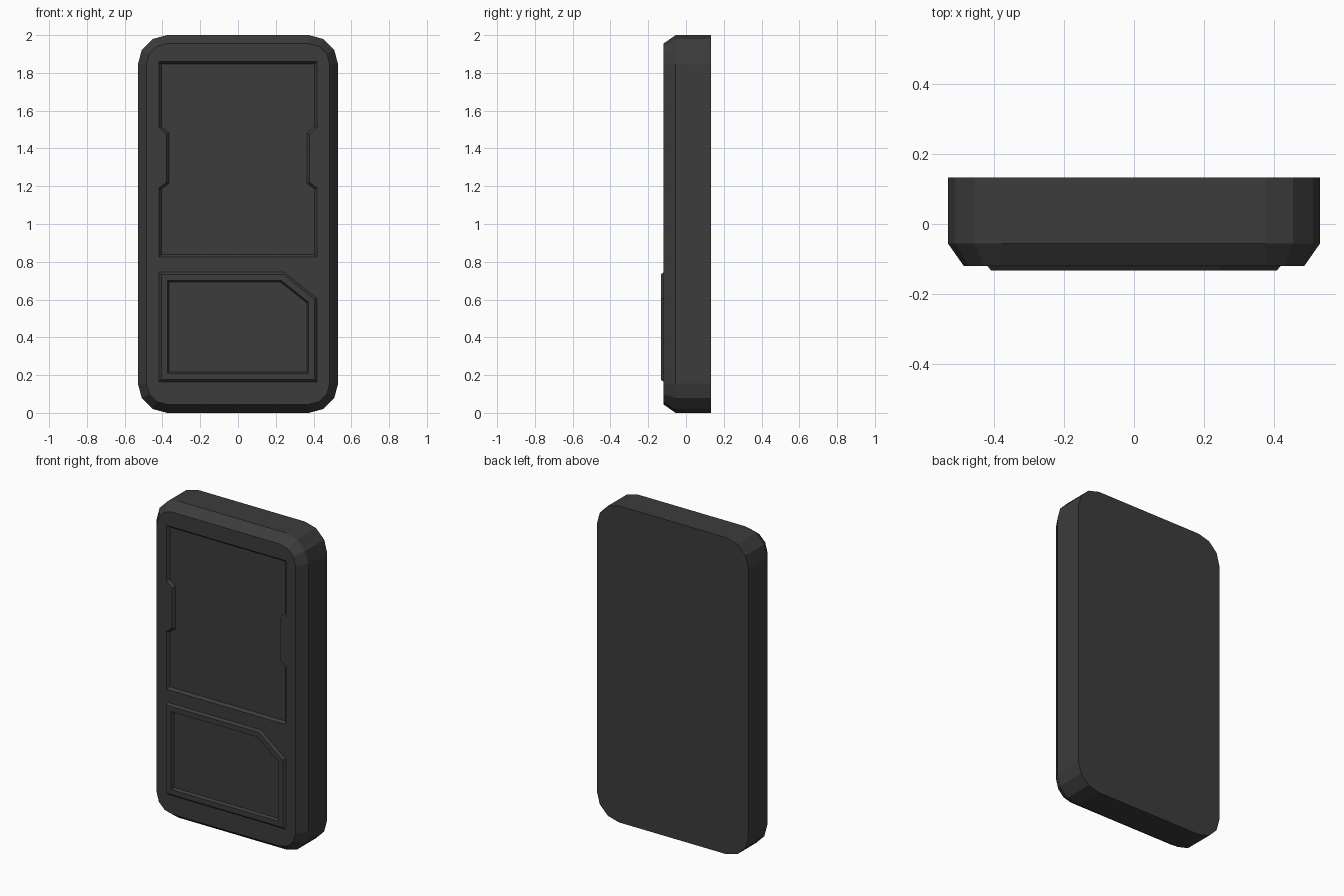
import bpy, bmesh, math
from mathutils import Vector

if "Cube" in bpy.data.objects:
    bpy.data.objects.remove(bpy.data.objects["Cube"])

BACK, EDGE, FRONT, RIM = 0.133, -0.055, -0.119, -0.133

bm = bmesh.new()


def rounded_outline(hw, z0, z1, r, segments=3):
    """Counter-clockwise rounded rectangle in x, z."""
    pts = []
    corners = [(hw - r, z0 + r), (hw - r, z1 - r), (r - hw, z1 - r), (r - hw, z0 + r)]
    for i, (cx, cz) in enumerate(corners):
        for s in range(segments + 1):
            a = math.radians(-90 + 90 * (i + s / segments))
            pts.append((cx + r * math.cos(a), cz + r * math.sin(a)))
    return pts


def inset(pts, d):
    """Move every side of a counter-clockwise outline inwards by d."""
    out = []
    for i in range(len(pts)):
        a, b, c = (Vector(pts[(i + k) % len(pts)]) for k in (-1, 0, 1))
        u, v = (b - a).normalized(), (c - b).normalized()
        n1, n2 = Vector((-u.y, u.x)), Vector((-v.y, v.x))
        p = b + (n1 + n2) * (d / (1 + n1.dot(n2)))
        out.append((p.x, p.y))
    return out


def ring(pts, y):
    return [bm.verts.new((x, y, z)) for x, z in pts]


def skin(*rings):
    """Join successive rings with quads."""
    for a, b in zip(rings, rings[1:]):
        n = len(a)
        for i in range(n):
            j = (i + 1) % n
            bm.faces.new((a[i], a[j], b[j], b[i]))


def ring_edges(r):
    return [bm.edges.get((r[i], r[i - 1])) for i in range(len(r))]


# Rounded slab with chamfered front edge
back = ring(rounded_outline(0.53, 0, 2, 0.155), BACK)
side = ring(rounded_outline(0.53, 0, 2, 0.155), EDGE)
face = ring(rounded_outline(0.485, 0.045, 1.955, 0.11), FRONT)
skin(back, side, face)
bm.faces.new(back)

# Sunken upper screen with a notch in each side
half = [(0.418, 0.825), (0.418, 1.19), (0.378, 1.222), (0.378, 1.475),
        (0.418, 1.51), (0.418, 1.86)]
screen = half + [(-x, z) for x, z in reversed(half)]
screen_top = ring(screen, FRONT)
screen_floor = ring(inset(screen, 0.013), FRONT + 0.016)
skin(screen_top, screen_floor)
bm.faces.new(screen_floor)

# Raised lower frame with a clipped corner and sunken panel
frame = [(-0.418, 0.164), (0.418, 0.164), (0.418, 0.607), (0.244, 0.745), (-0.418, 0.745)]
frame_base = ring(frame, FRONT)
frame_out = ring(inset(frame, 0.012), RIM)
frame_in = ring(inset(frame, 0.044), RIM)
panel = ring(inset(frame, 0.053), FRONT + 0.002)
skin(frame_base, frame_out, frame_in, panel)
bm.faces.new(panel)

# Flat front face around both openings
edges = ring_edges(face) + ring_edges(screen_top) + ring_edges(frame_base)
bmesh.ops.triangle_fill(bm, edges=edges, use_beauty=True)
bmesh.ops.dissolve_limit(bm, angle_limit=0.001, verts=bm.verts[:], edges=bm.edges[:])
bmesh.ops.recalc_face_normals(bm, faces=bm.faces[:])

mesh = bpy.data.meshes.new("device_body")
bm.to_mesh(mesh)
bm.free()
body = bpy.data.objects.new("device_body", mesh)
bpy.context.collection.objects.link(body)

dark = bpy.data.materials.new("dark_plastic")
dark.diffuse_color = (0.045, 0.045, 0.045, 1)
dark.use_nodes = True
dark.node_tree.nodes["Principled BSDF"].inputs["Base Color"].default_value = dark.diffuse_color
mesh.materials.append(dark)
